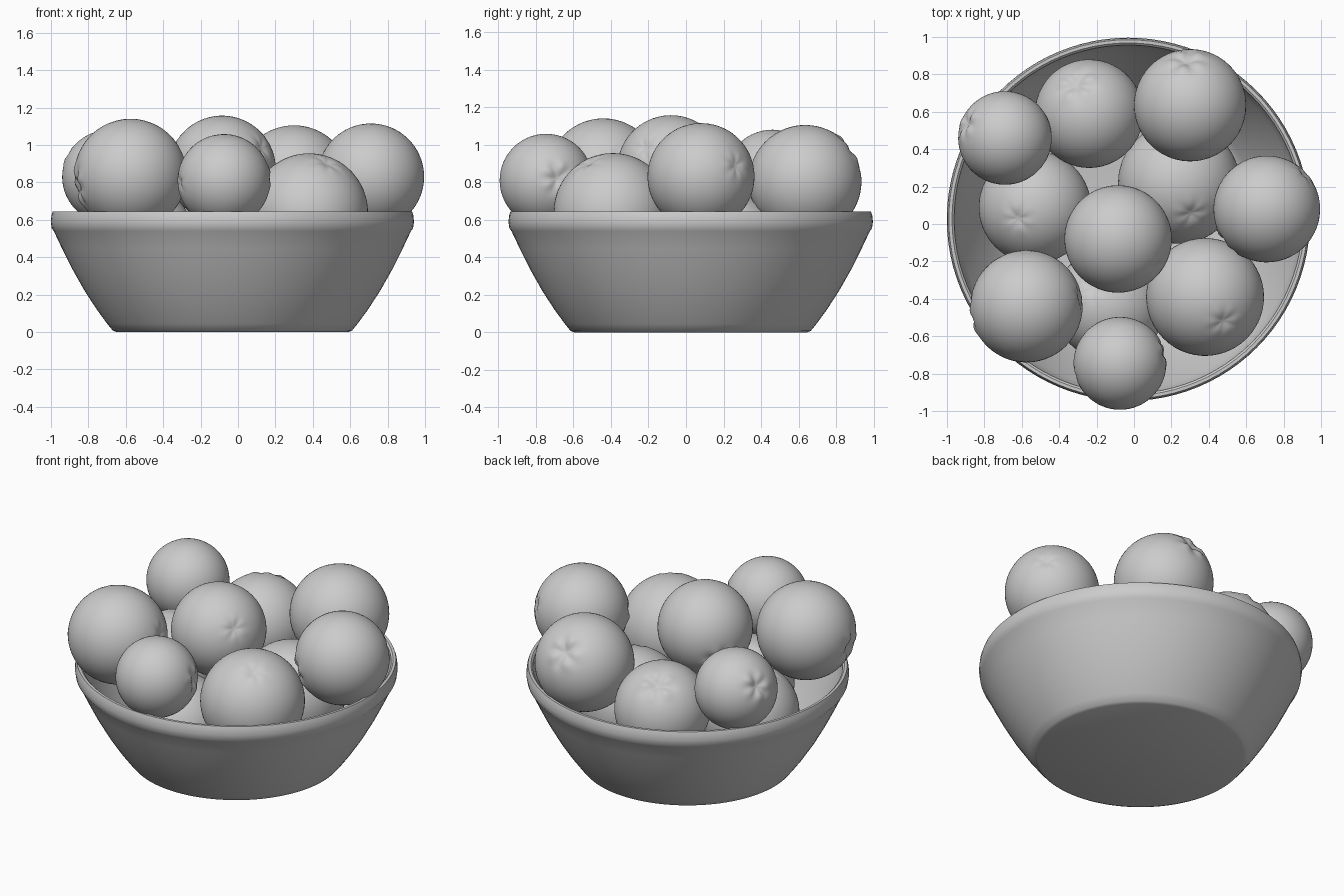
import bpy, bmesh, math, random
from mathutils import Vector

if "Cube" in bpy.data.objects:
    bpy.data.objects.remove(bpy.data.objects["Cube"])

random.seed(4)


def finish(bm, name, loc, angle):
    bmesh.ops.recalc_face_normals(bm, faces=bm.faces)
    mesh = bpy.data.meshes.new(name)
    bm.to_mesh(mesh)
    bm.free()
    ob = bpy.data.objects.new(name, mesh)
    ob.location = loc
    bpy.context.collection.objects.link(ob)
    bpy.ops.object.select_all(action='DESELECT')
    bpy.context.view_layer.objects.active = ob
    ob.select_set(True)
    bpy.ops.object.shade_smooth_by_angle(angle=math.radians(angle))
    return ob


def lathe(name, profile, loc, steps=96):
    bm = bmesh.new()
    verts = [bm.verts.new((r, 0, z)) for r, z in profile]
    edges = [bm.edges.new(pair) for pair in zip(verts, verts[1:])]
    bmesh.ops.spin(bm, geom=verts + edges, axis=(0, 0, 1), cent=(0, 0, 0),
                   angle=math.tau, steps=steps)
    bmesh.ops.remove_doubles(bm, verts=bm.verts, dist=1e-4)
    return finish(bm, name, loc, 35)


def orange(name, loc, radius, navel):
    bm = bmesh.new()
    bmesh.ops.create_uvsphere(bm, u_segments=56, v_segments=44, radius=1)
    phase = random.uniform(0, math.tau)
    for v in bm.verts:
        n = v.co.normalized()
        t = math.acos(max(-1, min(1, n.z)))
        phi = math.atan2(n.y, n.x) + phase
        # puckered navel at one end, shallow stem dimple at the other
        pucker = math.cos(5 * phi) + 0.5 * math.cos(3 * phi + 1)
        d = -0.09 * math.exp(-(t / 0.16) ** 2)
        d += 0.02 * pucker * math.exp(-((t - 0.27) / 0.12) ** 2)
        s = math.pi - t
        d -= 0.05 * math.exp(-(s / 0.12) ** 2)
        d += 0.006 * math.cos(6 * phi) * math.exp(-((s - 0.2) / 0.1) ** 2)
        v.co = n * (1 + d) * radius
    ob = finish(bm, name, loc, 60)
    ob.rotation_mode = 'QUATERNION'
    ob.rotation_quaternion = Vector(navel).to_track_quat('Z', 'Y')
    return ob


# Bowl: outer wall, rim band, inner wall and floor
lathe("bowl", [
    (0, 0), (0.62, 0), (0.64, 0.008), (0.67, 0.045), (0.725, 0.12),
    (0.79, 0.22), (0.855, 0.335), (0.91, 0.445), (0.955, 0.54),
    (0.966, 0.555), (0.971, 0.59), (0.967, 0.625), (0.96, 0.645),
    (0.943, 0.645), (0.932, 0.635), (0.925, 0.59), (0.905, 0.53),
    (0.82, 0.345), (0.755, 0.23), (0.69, 0.13), (0.64, 0.075),
    (0.59, 0.06), (0, 0.06)], (-0.03, 0.025, 0))

# Oranges: location, radius, navel direction
oranges = [
    ((-0.69, 0.46, 0.83), 0.25, (-0.85, 0.32, 0.40)),
    ((-0.24, 0.59, 0.63), 0.29, (-0.25, 0.55, 0.80)),
    ((0.30, 0.635, 0.805), 0.30, (-0.07, 0.80, 0.55)),
    ((0.71, 0.08, 0.83), 0.285, (-0.70, -0.65, -0.20)),
    ((-0.085, -0.08, 0.87), 0.287, (-0.75, 0.50, -0.40)),
    ((0.38, -0.39, 0.64), 0.315, (-0.30, 0.40, -0.80)),
    ((-0.575, -0.44, 0.84), 0.30, (-0.95, -0.15, -0.20)),
    ((-0.075, -0.745, 0.81), 0.248, (0.95, 0.25, 0.05)),
    ((-0.53, 0.09, 0.49), 0.30, (0.30, 0.20, -0.90)),
    ((0.24, 0.22, 0.42), 0.325, (-0.20, 0.50, -0.80)),
    ((-0.13, -0.43, 0.38), 0.30, (0.30, -0.30, -0.90)),
]
for i, (loc, radius, navel) in enumerate(oranges, 1):
    orange(f"orange_{i:02d}", loc, radius, navel)
